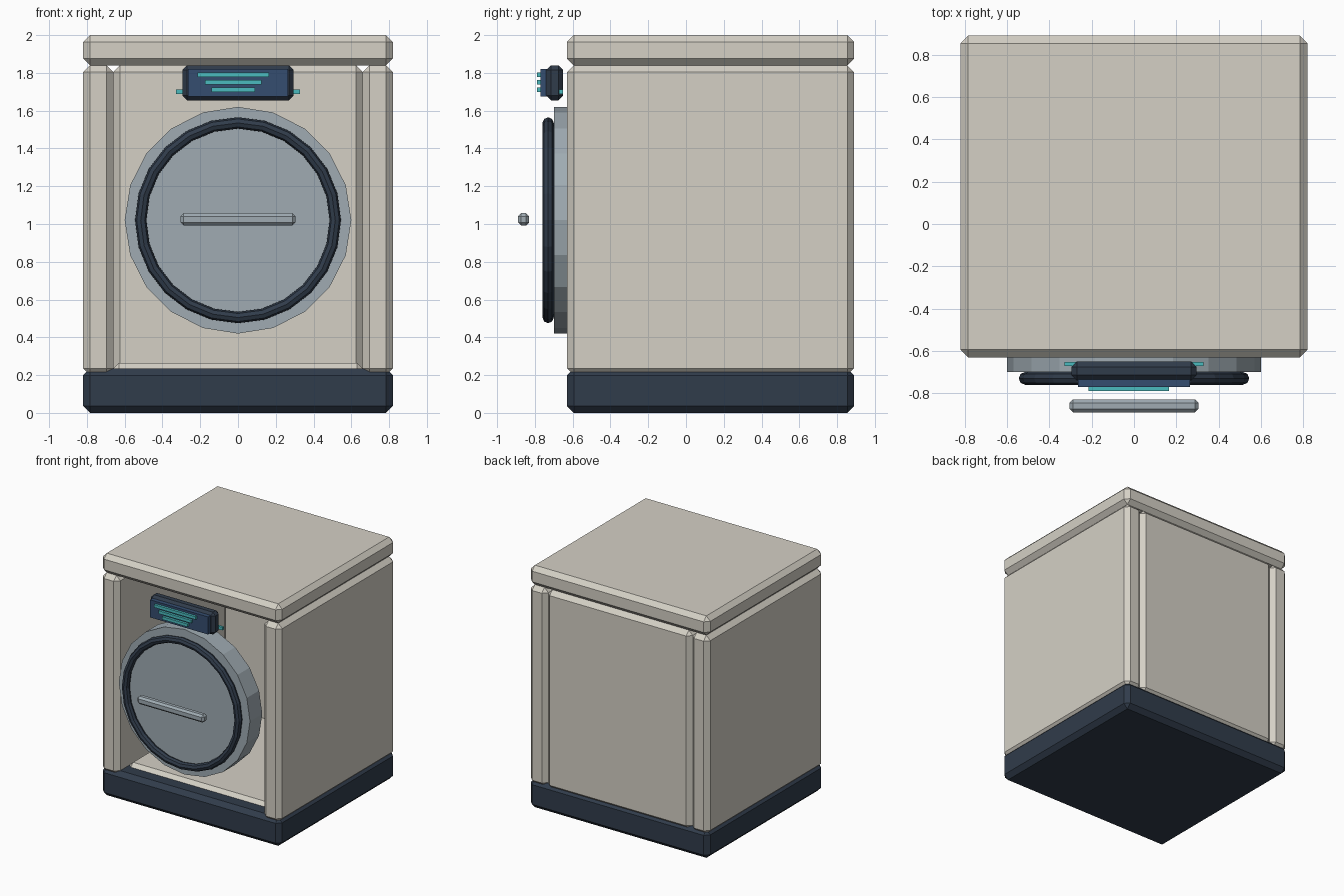
import bpy, bmesh
from math import pi

if "Cube" in bpy.data.objects:
    bpy.data.objects.remove(bpy.data.objects["Cube"])


def material(name, rgb):
    m = bpy.data.materials.new(name)
    m.diffuse_color = (*rgb, 1)
    m.use_nodes = True
    m.node_tree.nodes["Principled BSDF"].inputs["Base Color"].default_value = m.diffuse_color
    return m


CREAM = material("cream", (0.66, 0.63, 0.56))
DARK = material("dark_navy", (0.03, 0.045, 0.07))
STEEL = material("steel", (0.35, 0.41, 0.45))
BLUE = material("screen_blue", (0.035, 0.075, 0.16))
TEAL = material("teal", (0.07, 0.5, 0.52))


def box(name, x, y, z, mat, bevel=0.0):
    """Chamfered box from (min, max) pairs on each axis."""
    bm = bmesh.new()
    bmesh.ops.create_cube(bm, size=1)
    for v in bm.verts:
        for i, (lo, hi) in enumerate((x, y, z)):
            v.co[i] = lo if v.co[i] < 0 else hi
    if bevel:
        bmesh.ops.bevel(bm, geom=bm.edges[:], offset=bevel, segments=1,
                        affect='EDGES', profile=0.5)
    mesh = bpy.data.meshes.new(name)
    bm.to_mesh(mesh)
    bm.free()
    mesh.materials.append(mat)
    ob = bpy.data.objects.new(name, mesh)
    bpy.context.collection.objects.link(ob)
    return ob


FRONT, BACK, HALF, CH = -0.63, 0.89, 0.82, 0.036

# Cabinet shell, open at the front
box("base", (-HALF, HALF), (FRONT, BACK), (0, 0.235), DARK, CH)
box("lid", (-HALF, HALF), (FRONT, BACK), (1.84, 2.0), CREAM, CH)
for side, s in (("left", -1), ("right", 1)):
    box(side + "_wall", tuple(sorted((s * 0.66, s * HALF))), (FRONT, BACK),
        (0.2, 1.84), CREAM, CH)
box("back_panel", (-0.66, 0.66), (0.73, BACK), (0.2, 1.84), CREAM, CH)
box("inner_floor", (-0.66, 0.66), (-0.5, 0.8), (0.11, 0.265), CREAM, 0.03)

# Round door with its seal ring and handle
bpy.ops.mesh.primitive_cylinder_add(vertices=20, radius=0.6, depth=0.16,
                                    location=(0, -0.62, 1.02), rotation=(pi / 2, 0, 0))
door = bpy.context.object
door.name = "door"
door.data.materials.append(STEEL)

bpy.ops.mesh.primitive_torus_add(major_radius=0.515, minor_radius=0.03,
                                 major_segments=24, minor_segments=8,
                                 location=(0, -0.73, 1.02), rotation=(pi / 2, 0, 0))
ring = bpy.context.object
ring.name = "door_ring"
ring.data.materials.append(DARK)

box("door_handle", (-0.305, 0.305), (-0.89, -0.83), (0.993, 1.057), STEEL, 0.016)

# Control panel with screen, display lines and side light bar
box("control_box", (-0.295, 0.295), (-0.74, -0.65), (1.655, 1.84), DARK, 0.025)
box("screen", (-0.265, 0.265), (-0.77, -0.735), (1.675, 1.82), BLUE)
for i, (half, z) in enumerate(((0.19, 1.79), (0.15, 1.75), (0.115, 1.71))):
    box(f"display_line_{i + 1}", (-0.025 - half, -0.025 + half), (-0.79, -0.768),
        (z - 0.012, z + 0.012), TEAL)
box("light_bar", (-0.328, 0.328), (-0.672, -0.652), (1.688, 1.713), TEAL)
